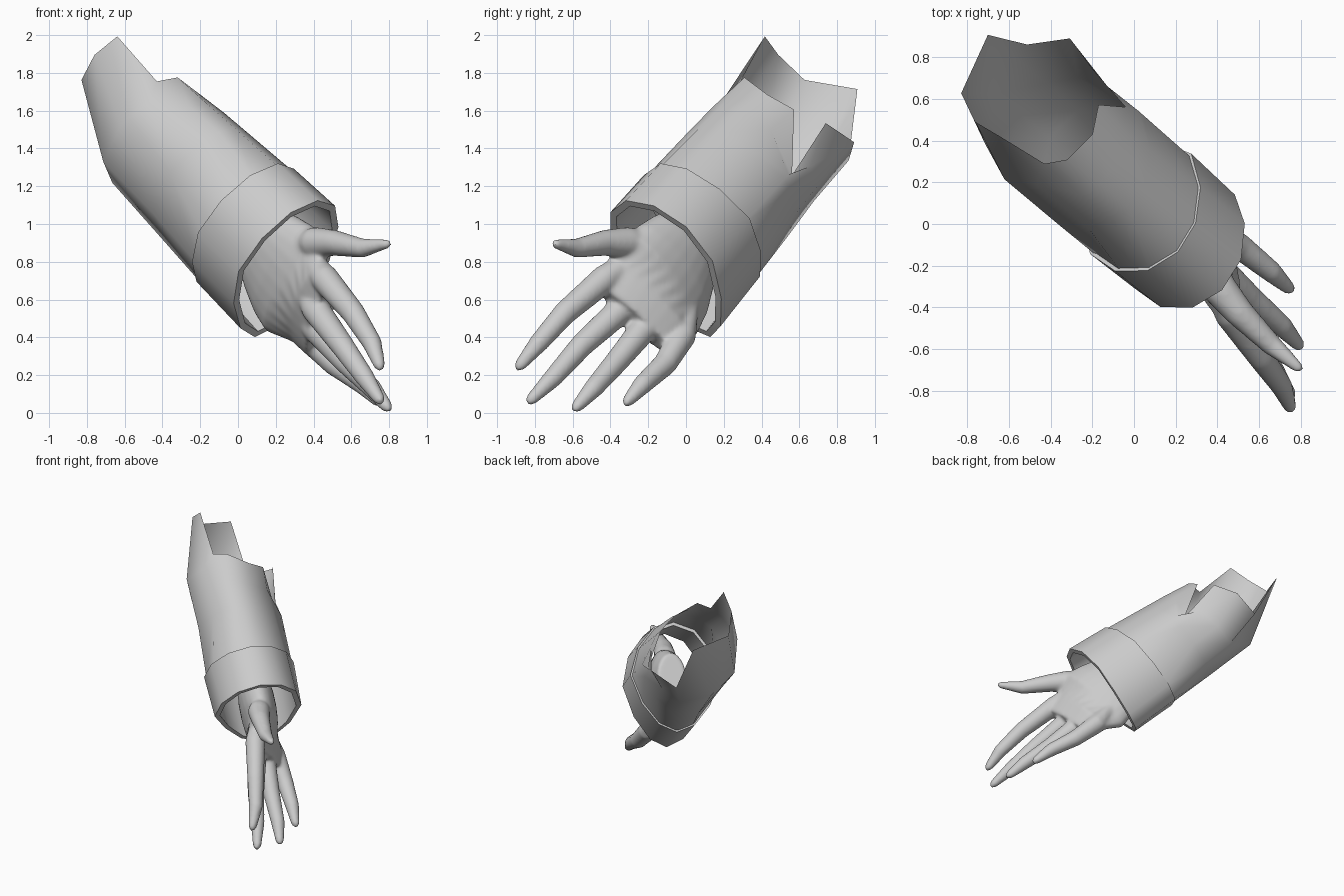
import bpy, bmesh, math
from mathutils import Vector

if "Cube" in bpy.data.objects:
    bpy.data.objects.remove(bpy.data.objects["Cube"], do_unlink=True)

# Arm frame: D runs down the arm, U is the wide way of the sleeve, V the narrow way
CENTRE = Vector((0.24, -0.075, 0.785))
D = Vector((0.578, -0.485, -0.657)).normalized()
U = Vector((0.4, -0.52, 0.76))
U = (U - D * U.dot(D)).normalized()
V = D.cross(U)

grey = bpy.data.materials.new("light_grey")
grey.use_nodes = True
COLOUR = (0.6, 0.6, 0.6, 1)
grey.diffuse_color = COLOUR
grey.node_tree.nodes["Principled BSDF"].inputs["Base Color"].default_value = COLOUR


def arm_point(t, u, v):
    return CENTRE + D * t + U * u + V * v


def sleeve_point(t, angle, grow=0.0, lean=0.0):
    """Point on the tapering egg-shaped tube, t units along the arm from the cuff end."""
    k = -t / 1.1
    c, s = math.cos(math.radians(angle)), math.sin(math.radians(angle))
    a, b = 0.45 - 0.08 * k + grow, 0.325 + 0.015 * k + grow
    b *= 1 + 0.28 * (1 - 0.5 * k) * min(c, 0)
    if s > 0:
        b *= 1 - 0.4 * k * max(c, 0)
    t += lean * max(0, math.cos(math.radians(angle - 160)))
    return arm_point(t, -0.065 * k + a * c, 0.005 - b * s)


def oval(centre, a, b, ra, rb, sides=14):
    steps = [2 * math.pi * i / sides for i in range(sides)]
    return [centre + a * (ra * math.cos(s)) + b * (rb * math.sin(s)) for s in steps]


def loft(bm, rings, caps=False, closed=False):
    """Skin a list of equal-length rings with quads."""
    loops = [[bm.verts.new(p) for p in ring] for ring in rings]
    pairs = list(zip(loops, loops[1:]))
    if closed:
        pairs.append((loops[-1], loops[0]))
    for lo, hi in pairs:
        n = len(lo)
        for i in range(n):
            j = (i + 1) % n
            bm.faces.new((lo[i], lo[j], hi[j], hi[i]))
    if caps:
        bm.faces.new(loops[0][::-1])
        bm.faces.new(loops[-1])


def make_object(name, bm):
    bmesh.ops.recalc_face_normals(bm, faces=bm.faces)
    mesh = bpy.data.meshes.new(name)
    bm.to_mesh(mesh)
    bm.free()
    mesh.materials.append(grey)
    obj = bpy.data.objects.new(name, mesh)
    bpy.context.collection.objects.link(obj)
    return obj


def smooth(obj, degrees):
    bpy.ops.object.select_all(action='DESELECT')
    obj.select_set(True)
    bpy.context.view_layer.objects.active = obj
    bpy.ops.object.shade_smooth_by_angle(angle=math.radians(degrees))


# Sleeve: open tube with a torn upper edge, one (angle, t, u, v) per edge corner
TORN_EDGE = [
    (0, -1.16, 0.31, 0.022), (30, -1.09, 0.227, -0.138),
    (60, -1.09, 0.106, -0.249), (92, -0.78, -0.097, -0.296),
    (104, -1.14, -0.048, -0.339), (130, -1.21, -0.247, -0.356),
    (160, -1.25, -0.388, -0.18), (200, -1.63, -0.206, -0.12),
    (245, -1.60, -0.075, 0.161), (288, -1.58, 0.125, 0.195),
    (320, -1.54, 0.285, 0.149), (342, -1.20, 0.26, 0.116),
]
ANGLES = range(0, 360, 30)
bm = bmesh.new()
rings = [[sleeve_point(-0.3, a) for a in ANGLES]]
rings.append([sleeve_point(-0.7, e[0]) for e in TORN_EDGE])
rings.append([sleeve_point(-0.7 + 0.48 * (e[1] + 0.7), e[0]) for e in TORN_EDGE])
rings.append([arm_point(*e[1:]) for e in TORN_EDGE])
loft(bm, rings)
smooth(make_object("sleeve", bm), 75)

# Cuff: thick band standing slightly proud of the sleeve, its lower lip leaning out
bm = bmesh.new()
profile = [(-0.34, 0.014, 0), (0, 0.005, 0.07), (0, -0.035, 0.07), (-0.34, -0.025, 0)]
loft(bm, [[sleeve_point(t, a, g, lean) for a in ANGLES] for t, g, lean in profile], closed=True)
smooth(make_object("cuff", bm), 50)

# Hand: palm loft and finger tubes fused into one smooth skin
bm = bmesh.new()
KNUCKLES = Vector((0.08, -0.36, 0.33)).normalized()
along = Vector((0.45, -0.4, -0.6)).normalized()
palm_normal = along.cross(KNUCKLES).normalized()
palm = [
    (arm_point(-0.25, 0, 0), U, V, 0.19, 0.11),
    (arm_point(-0.1, -0.01, 0), U, V, 0.27, 0.135),
    (arm_point(0.02, -0.02, 0), U, V, 0.32, 0.135),
    (arm_point(0.13, -0.025, 0), U, V, 0.34, 0.125),
    (Vector((0.38, -0.2, 0.58)), KNUCKLES, palm_normal, 0.32, 0.105),
    (Vector((0.44, -0.265, 0.48)), KNUCKLES, palm_normal, 0.28, 0.075),
]
loft(bm, [oval(*section, sides=24) for section in palm], caps=True)


def finger(points, radii):
    points = [Vector(p) for p in points]
    heading = (points[-1] - points[-2]).normalized()
    points.append(points[-1] + heading * radii[-1] * 0.9)
    radii = list(radii) + [radii[-1] * 0.45]
    rings = []
    for i, (p, r) in enumerate(zip(points, radii)):
        way = (points[min(i + 1, len(points) - 1)] - points[max(i - 1, 0)]).normalized()
        side = way.cross(palm_normal).normalized()
        rings.append(oval(p, side, side.cross(way), r, r))
    loft(bm, rings, caps=True)


FINGER_RADII = (0.05, 0.076, 0.064, 0.053, 0.033)
FINGERS = [
    [(0.37, -0.26, 0.83), (0.46, -0.43, 0.71), (0.61, -0.64, 0.53), (0.71, -0.78, 0.37), (0.75, -0.88, 0.25)],
    [(0.33, -0.20, 0.70), (0.41, -0.34, 0.55), (0.55, -0.55, 0.36), (0.67, -0.70, 0.19), (0.75, -0.82, 0.07)],
    [(0.32, -0.12, 0.60), (0.41, -0.22, 0.45), (0.56, -0.36, 0.28), (0.71, -0.49, 0.13), (0.79, -0.58, 0.03)],
    [(0.26, 0.02, 0.56), (0.36, -0.02, 0.41), (0.51, -0.11, 0.26), (0.66, -0.23, 0.15), (0.745, -0.31, 0.06)],
]
for path in FINGERS:
    finger(path, FINGER_RADII)
# Thumb
finger([(0.33, -0.18, 0.9), (0.41, -0.31, 0.9), (0.51, -0.43, 0.9),
        (0.66, -0.58, 0.872), (0.79, -0.69, 0.895)], (0.06, 0.085, 0.07, 0.052, 0.027))

hand = make_object("hand", bm)
remesh = hand.modifiers.new("fuse", 'REMESH')
remesh.mode = 'VOXEL'
remesh.voxel_size = 0.011
remesh.use_smooth_shade = True
relax = hand.modifiers.new("relax", 'SMOOTH')
relax.factor = 0.5
relax.iterations = 16
